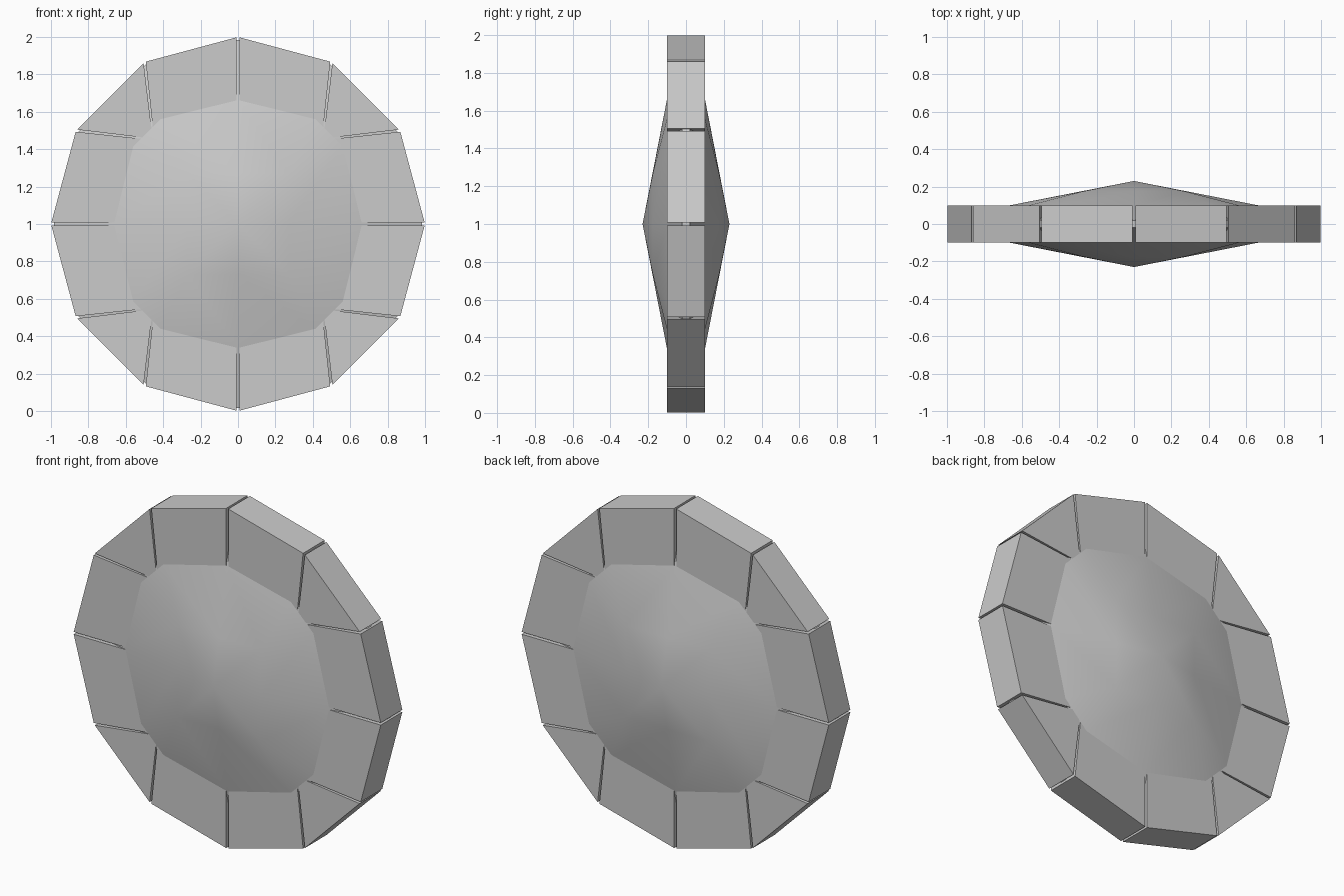
import bpy, bmesh
from math import radians, sin, cos
from mathutils import Vector

if "Cube" in bpy.data.objects:
    bpy.data.objects.remove(bpy.data.objects["Cube"])

CZ = 1.0      # height of the disc centre
HALF = 0.1    # half thickness of the rim panels
GAP = 0.007   # half width of the groove between panels


def finish(name, bm):
    bmesh.ops.recalc_face_normals(bm, faces=bm.faces)
    me = bpy.data.meshes.new(name)
    bm.to_mesh(me)
    bm.free()
    ob = bpy.data.objects.new(name, me)
    bpy.context.collection.objects.link(ob)
    return ob


def polar(r, deg):
    return Vector((r * cos(radians(deg)), r * sin(radians(deg))))


def inner_point(i):
    # groove i runs from the outer corner to an axis point or a shared diagonal point
    a = 30 * i
    if i % 3 == 0:
        return polar(0.6, a)
    return polar(0.645, 45 + 90 * (i // 3 % 4))


# Rim: twelve prism panels separated by narrow grooves
for i in range(12):
    o0, o1 = polar(1, 30 * i), polar(1, 30 * i + 30)
    n0, n1 = inner_point(i), inner_point(i + 1)
    d = (o1 - o0).normalized() * GAP
    if (n0 - n1).length < 1e-4:
        pts = [o0 + d, o1 - d, n0]
    else:
        e = (n1 - n0).normalized() * GAP
        pts = [o0 + d, o1 - d, n1 - e, n0 + e]
    bm = bmesh.new()
    f = bm.faces.new([bm.verts.new((p.x, -HALF, CZ + p.y)) for p in pts])
    ext = bmesh.ops.extrude_face_region(bm, geom=[f])
    moved = [v for v in ext["geom"] if isinstance(v, bmesh.types.BMVert)]
    bmesh.ops.translate(bm, verts=moved, vec=(0, 2 * HALF, 0))
    finish(f"rim_panel_{i + 1}", bm)

# Core: faceted lens that bulges through both faces and shows inside the grooves
bm = bmesh.new()
rims = []
for s in (-1, 1):
    def vert(p, y):
        return bm.verts.new((p.x, s * y, CZ + p.y))
    apex = vert(Vector((0, 0)), 0.23)
    ring1, ring2, ring3 = [], [], []
    for q in range(0, 360, 90):
        ring1 += [vert(polar(0.27, q), 0.177), vert(polar(0.382, q + 45), 0.175)]
        ring2 += [vert(polar(r, q + a), HALF)
                  for r, a in ((0.663, 0), (0.697, 36.5), (0.697, 53.5))]
        ring3 += [vert(polar(0.985, q + a), 0.02) for a in (0, 30, 60)]
    for q in range(4):
        ax, dg, nx = ring1[2 * q], ring1[2 * q + 1], ring1[(2 * q + 2) % 8]
        a, b, c, d = (ring2[(3 * q + k) % 12] for k in range(4))
        for face in ((apex, ax, dg), (apex, dg, nx), (ax, a, b, dg),
                     (dg, b, c), (dg, c, d, nx)):
            bm.faces.new(face)
    for k in range(12):
        j = (k + 1) % 12
        bm.faces.new((ring2[k], ring3[k], ring3[j], ring2[j]))
    rims.append(ring3)
for k in range(12):
    j = (k + 1) % 12
    bm.faces.new((rims[0][k], rims[0][j], rims[1][j], rims[1][k]))
core = finish("domed_core", bm)
bpy.context.view_layer.objects.active = core
core.select_set(True)
bpy.ops.object.shade_smooth_by_angle(angle=radians(40))
